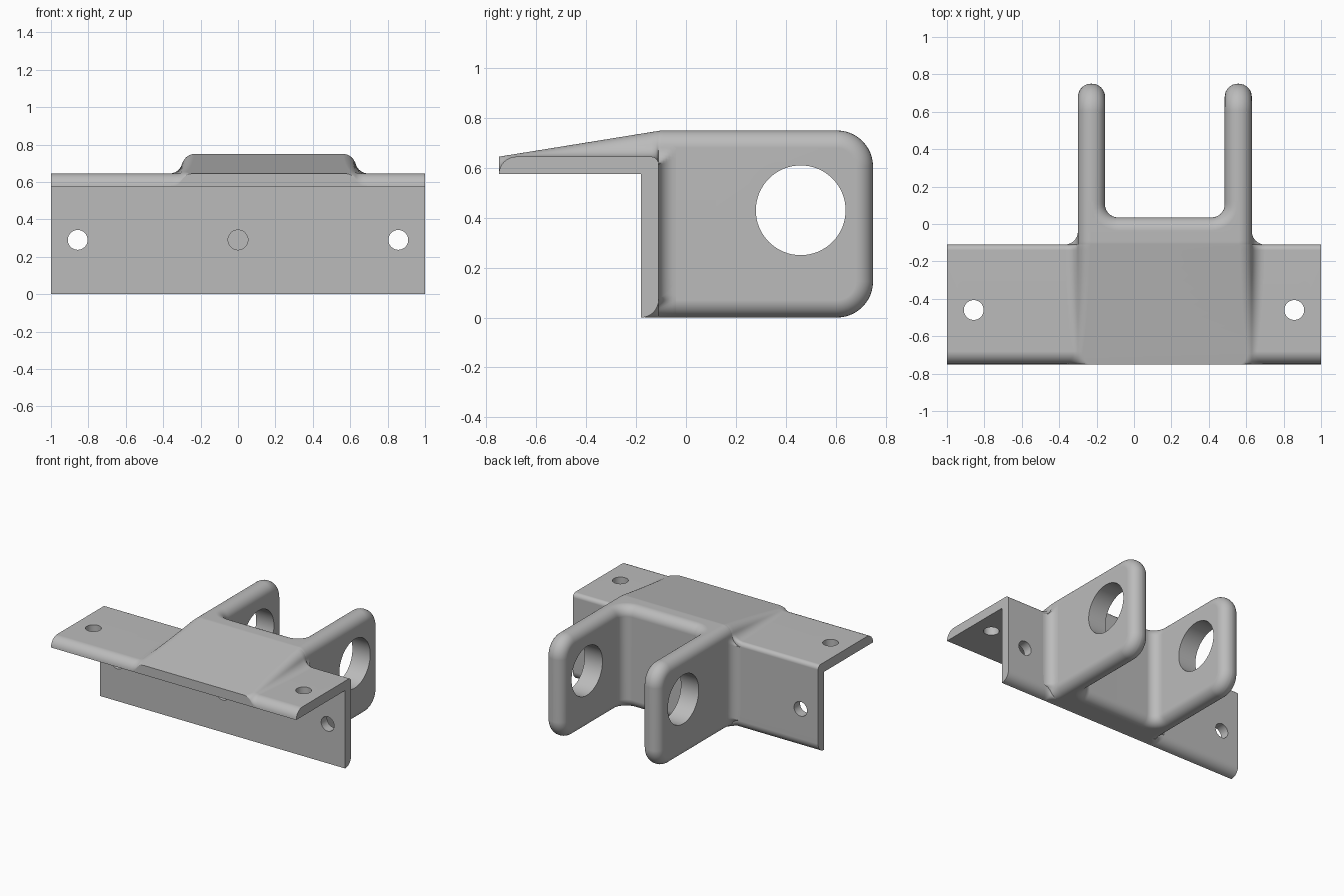
import bpy, bmesh, math
from mathutils import Matrix, Vector

if "Cube" in bpy.data.objects:
    bpy.data.objects.remove(bpy.data.objects["Cube"])

R = 0.07                              # main edge radius
X0, X1, T = -0.30, 0.63, 0.145        # outer sides of the clevis, prong thickness
BACK = 0.035                          # rear wall between the prongs
TOP = 0.75
N = 8                                 # steps per rounded edge

steel = bpy.data.materials.new("light_grey_metal")
steel.diffuse_color = (0.5, 0.5, 0.5, 1)
steel.use_nodes = True
steel.node_tree.nodes["Principled BSDF"].inputs["Base Color"].default_value = steel.diffuse_color


def loft(name, rings):
    """Skin equal-length closed rings and cap both ends."""
    bm = bmesh.new()
    vs = [[bm.verts.new(p) for p in ring] for ring in rings]
    n = len(rings[0])
    for a, b in zip(vs, vs[1:]):
        for i in range(n):
            j = (i + 1) % n
            bm.faces.new((a[i], a[j], b[j], b[i]))
    bm.faces.new(vs[0])
    bm.faces.new(vs[-1])
    bmesh.ops.remove_doubles(bm, verts=bm.verts, dist=1e-5)
    bmesh.ops.recalc_face_normals(bm, faces=bm.faces)
    me = bpy.data.meshes.new(name)
    bm.to_mesh(me)
    bm.free()
    me.materials.append(steel)
    ob = bpy.data.objects.new(name, me)
    bpy.context.collection.objects.link(ob)
    return ob


def arc(cx, cy, r, a0, a1, n=N):
    """Points on an arc with their outward directions."""
    out = []
    for i in range(n + 1):
        a = math.radians(a0 + (a1 - a0) * i / n)
        c, s = math.cos(a), math.sin(a)
        out.append((cx + r * c, cy + r * s, c, s))
    return out


def rounded_slab(name, outline, lo, hi, place):
    """Extrude an outline (u, v, inward u, inward v) with rounded rims."""
    steps = [math.pi / 2 * i / N for i in range(N + 1)]
    prof = [(R * (1 - math.sin(a)), lo + R * (1 - math.cos(a))) for a in steps]
    prof += [(d, lo + hi - w) for d, w in reversed(prof)]
    return loft(name, [[place(u + d * nu, v + d * nv, w) for u, v, nu, nv in outline]
                       for d, w in prof])


def s_curve(zt, zb, limit=1.0):
    """Blend from zb up to zt: concave then convex arc, as (inset, z)."""
    h = min(zt - zb, 2 * R)
    phi = math.acos((2 * R - h) / (2 * R))
    w = R * math.sin(phi)
    a = [phi * i / N for i in range(N + 1)]
    pts = [(-w + R * math.sin(t), zb + R - R * math.cos(t)) for t in a]
    pts += [(w - R * math.sin(t), zt - R + R * math.cos(t)) for t in reversed(a)]
    return [(max(d, -limit), z) for d, z in pts]


def both_sides(y, pts):
    """Mirror one side's points to the other side of the clevis."""
    return ([(X0 + d, y, z) for d, z in pts]
            + [(X1 - d, y, z) for d, z in reversed(pts)])


def top_z(y):
    return min(TOP, 0.645 + 0.105 * (y + 0.75) / 0.65)


def plate_z(y):
    """Top of the mounting plate, with its rounded front and rear edges."""
    if y < -0.68:
        return 0.575 + math.sqrt(max(0, R * R - (y + 0.68) ** 2))
    if y > -0.14:
        return 0.615 + math.sqrt(max(0, 0.03 ** 2 - (y + 0.14) ** 2))
    return 0.645


def spaced(a, b, n):
    return [a + (b - a) * i / n for i in range(n + 1)]


# Angle bracket: horizontal plate and vertical plate in one profile
profile = [(-0.18, 0.0), (-0.18, 0.575)]
profile += [p[:2] for p in arc(-0.68, 0.575, R, 180, 90)]
profile += [p[:2] for p in arc(-0.14, 0.615, 0.03, 90, 0)]
profile += [p[:2] for p in arc(-0.18, 0.07, R, 0, -90)][:-1]
bracket = loft("angle_bracket", [[(x, y, z) for y, z in profile] for x in (-1, 1)])

# Sloped raised pad on the horizontal plate
ys = [-0.68 - R * math.cos(math.pi / 2 * i / N) for i in range(N)]
ys += spaced(-0.68, -0.14, 8) + spaced(-0.135, -0.11, 5)
rings = []
for y in ys:
    s = s_curve(top_z(y), plate_z(y))
    rings.append(both_sides(y, [(s[0][0], 0.575)] + s))
pad = loft("sloped_pad", rings)

# Foot under the vertical plate, blending into its rounded lower edge
rings = []
for i in range(1, N + 1):
    a = math.pi / 2 * i / N
    y, zb = -0.18 + R * math.sin(a), R * (1 - math.cos(a))
    s = [(d, -z) for d, z in s_curve(0, -zb)]
    rings.append(both_sides(y, [(s[0][0], 0.1)] + s))
foot = loft("lower_foot", rings)

# Root block with flared sides joining the clevis to the vertical plate
rings = []
for i in range(N + 1):
    a = math.pi / 2 * i / N
    y = -0.04 - R * math.cos(a)
    flare = R * (1 - math.sin(a))
    f = (y + 0.11) / 0.07
    low = [(d, -z) for d, z in s_curve(0, -0.07 - 0.07 * f, flare)]
    high = s_curve(top_z(y), 0.615 - 0.005 * f, flare)
    mid = [(-flare, 0.16), (-flare, 0.6)]
    rings.append(both_sides(y, low[::-1] + mid + high))
root = loft("flared_root", rings)

# Clevis body: U-shaped plan with filleted inner corners and rounded rims
xi0, xi1, yf = X0 + T, X1 - T, BACK + R
plan = [(X0, -0.05, 1, 0), (X1, -0.05, -1, 0), (X1, 0.12, -1, 0), (xi1, 0.12, 1, 0)]
plan += arc(xi1 - R, yf, R, 0, -90)
plan += arc(xi0 + R, yf, R, -90, -180)
plan += [(xi0, 0.12, -1, 0), (X0, 0.12, 1, 0)]
body = rounded_slab("clevis_body", plan, 0, TOP, lambda u, v, w: (u, v, w))

# Two prongs with rounded corners and rims
side = [(0.115, 0.0, 0, 1)]
for cz, a0 in ((0.145, -90), (0.605, 0)):
    side += [(u, v, -nu, -nv) for u, v, nu, nv in arc(0.605, cz, 0.145, a0, a0 + 90, 12)]
side += [(0.115, TOP, 0, -1)]
prongs = [rounded_slab(n, side, x, x + T, lambda u, v, w: (w, u, v))
          for n, x in (("left_prong", X0), ("right_prong", X1 - T))]


def drill(targets, start, end, r, seg=40):
    """Cut a round hole between two points."""
    a, b = Vector(start), Vector(end)
    rot = (b - a).to_track_quat('Z', 'Y').to_matrix().to_4x4()
    bm = bmesh.new()
    bmesh.ops.create_cone(bm, cap_ends=True, segments=seg, radius1=r, radius2=r,
                          depth=(b - a).length,
                          matrix=Matrix.Translation((a + b) / 2) @ rot)
    me = bpy.data.meshes.new("hole_cutter")
    bm.to_mesh(me)
    bm.free()
    me.materials.append(steel)
    cutter = bpy.data.objects.new("hole_cutter", me)
    cutter.hide_render = True
    bpy.context.collection.objects.link(cutter)
    for ob in targets:
        mod = ob.modifiers.new("hole", 'BOOLEAN')
        mod.operation, mod.solver, mod.object = 'DIFFERENCE', 'EXACT', cutter
        bpy.context.view_layer.objects.active = ob
        bpy.ops.object.modifier_apply(modifier=mod.name)
    bpy.data.objects.remove(cutter)


# Screw holes: outer ones go through, centre ones end at the clevis
for x in (-0.857, 0.857):
    drill([bracket], (x, -0.46, 0.5), (x, -0.46, 0.8), 0.053)
    drill([bracket], (x, -0.3, 0.29), (x, 0.0, 0.29), 0.053)
drill([bracket, pad], (0, -0.46, 0.5), (0, -0.46, 0.645), 0.053)
drill([bracket], (0, -0.3, 0.29), (0, -0.1, 0.29), 0.053)

# Pin holes through the prongs
drill(prongs, (-0.6, 0.46, 0.43), (0.9, 0.46, 0.43), 0.18, 64)

# Smooth the rounded edges, keep the sharp ones
for ob in (bracket, pad, foot, root, body, *prongs):
    bpy.ops.object.select_all(action='DESELECT')
    ob.select_set(True)
    bpy.context.view_layer.objects.active = ob
    bpy.ops.object.shade_smooth_by_angle(angle=math.radians(35))
    mod = ob.modifiers.new("even_shading", 'WEIGHTED_NORMAL')
    mod.keep_sharp = True
